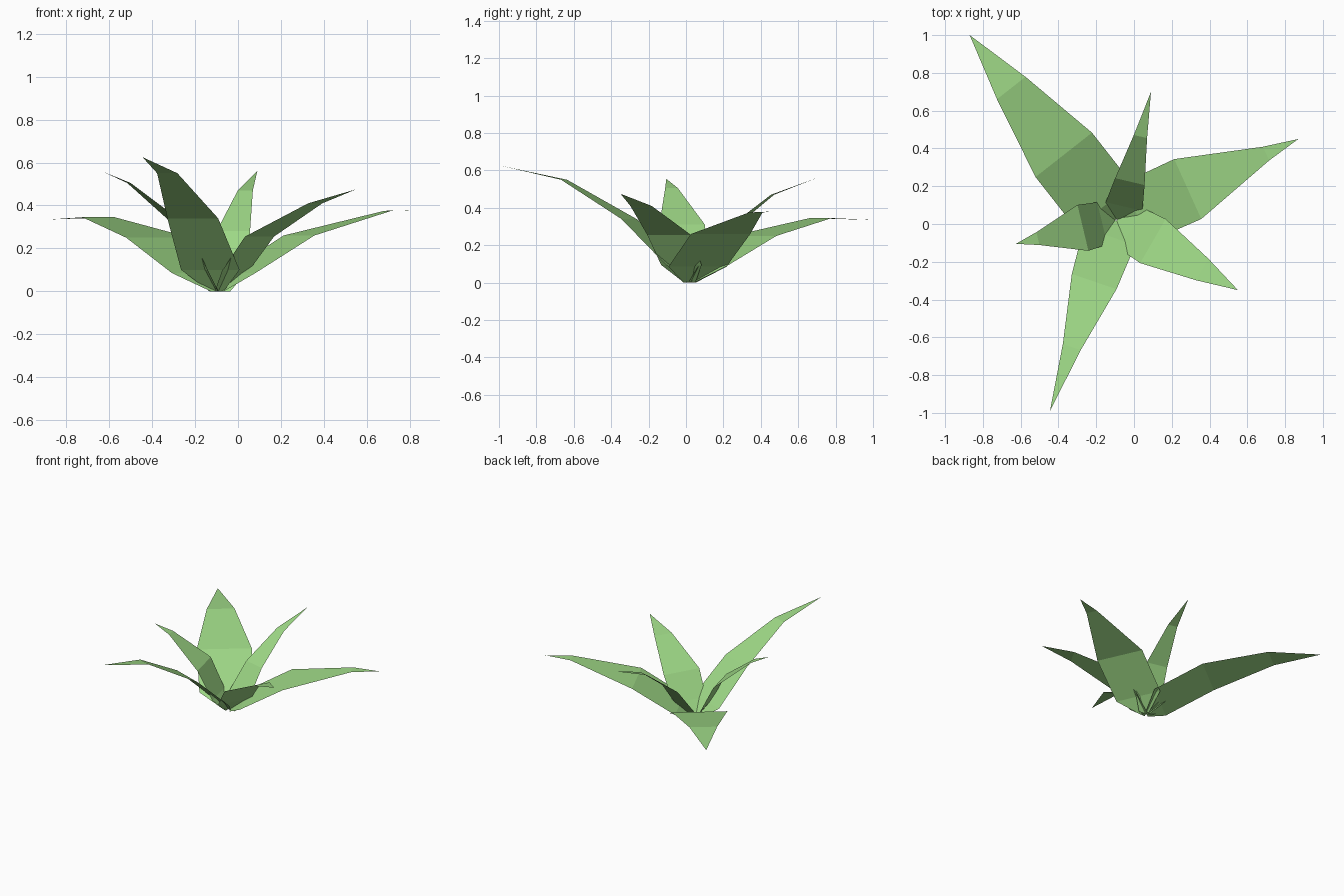
import bpy, bmesh, math
from mathutils import Vector

if "Cube" in bpy.data.objects:
    bpy.data.objects.remove(bpy.data.objects["Cube"])

green = bpy.data.materials.new("leaf_green")
green.diffuse_color = (0.342, 0.687, 0.238, 1)
green.use_nodes = True
green.node_tree.nodes["Principled BSDF"].inputs["Base Color"].default_value = green.diffuse_color


def leaf(name, base, tip, stations):
    """Flat-faced strip leaf: stations are (distance, height, half width); ends in a point."""
    b = Vector((base[0], base[1], 0))
    t = Vector((tip[0], tip[1], 0))
    along = (t - b).normalized()
    side = Vector((-along.y, along.x, 0))
    bm = bmesh.new()
    rows = []
    for r, z, h in [(0, 0, 0.035)] + stations:
        c = b + along * r + Vector((0, 0, z))
        rows.append((bm.verts.new(c - side * h), bm.verts.new(c + side * h)))
    for (a0, a1), (c0, c1) in zip(rows, rows[1:]):
        bm.faces.new((a0, c0, c1, a1))
    end = bm.verts.new(tip)
    bm.faces.new((rows[-1][0], end, rows[-1][1]))
    me = bpy.data.meshes.new(name)
    bm.to_mesh(me)
    bm.free()
    me.materials.append(green)
    ob = bpy.data.objects.new(name, me)
    bpy.context.collection.objects.link(ob)


# Rosette of six arching leaves
leaf("leaf_back_left", (-0.10, 0.02), (-0.87, 1.00, 0.335),
     [(0.095, 0.085, 0.19), (0.44, 0.25, 0.19), (0.89, 0.345, 0.096)])
leaf("leaf_back", (-0.07, 0.02), (0.09, 0.70, 0.56),
     [(0.075, 0.095, 0.10), (0.21, 0.28, 0.08), (0.455, 0.47, 0.036)])
leaf("leaf_right", (-0.08, 0.02), (0.87, 0.45, 0.38),
     [(0.10, 0.085, 0.17), (0.40, 0.26, 0.174), (0.855, 0.375, 0.04)])
leaf("leaf_front_right", (-0.09, 0.02), (0.55, -0.35, 0.475),
     [(0.09, 0.095, 0.125), (0.22, 0.255, 0.135), (0.52, 0.41, 0.066)])
leaf("leaf_front", (-0.10, 0.02), (-0.445, -0.99, 0.625),
     [(0.09, 0.10, 0.144), (0.343, 0.34, 0.125), (0.71, 0.55, 0.05)])
leaf("leaf_left", (-0.10, 0.02), (-0.625, -0.105, 0.555),
     [(0.07, 0.10, 0.115), (0.175, 0.31, 0.125), (0.42, 0.505, 0.035)])
